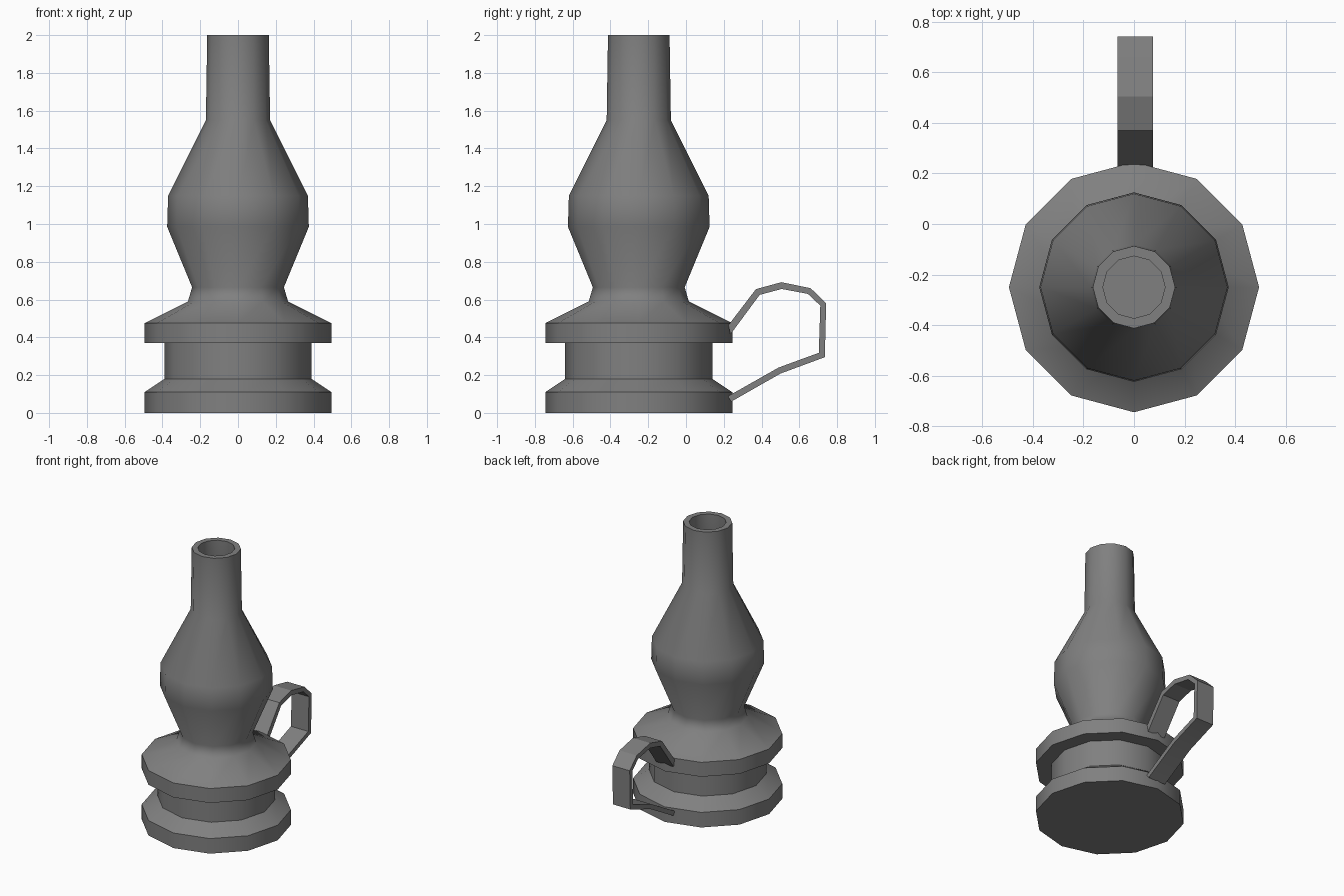
import bpy, bmesh, math
from mathutils import Vector

if "Cube" in bpy.data.objects:
    bpy.data.objects.remove(bpy.data.objects["Cube"])

CENTRE_Y = -0.25
SIDES = 12

grey = bpy.data.materials.new("lamp grey")
grey.diffuse_color = (0.216, 0.216, 0.216, 1)
grey.use_nodes = True
grey.node_tree.nodes["Principled BSDF"].inputs["Base Color"].default_value = grey.diffuse_color


def make_object(name, bm, smooth_angle):
    bmesh.ops.recalc_face_normals(bm, faces=bm.faces)
    mesh = bpy.data.meshes.new(name)
    bm.to_mesh(mesh)
    bm.free()
    mesh.materials.append(grey)
    obj = bpy.data.objects.new(name, mesh)
    bpy.context.collection.objects.link(obj)
    bpy.ops.object.select_all(action='DESELECT')
    obj.select_set(True)
    bpy.context.view_layer.objects.active = obj
    bpy.ops.object.shade_smooth_by_angle(angle=math.radians(smooth_angle))
    return obj


def lathe(name, profile):
    """Turn an (radius, z) profile around the lamp axis and cap both ends."""
    bm = bmesh.new()
    rings = []
    for r, z in profile:
        rings.append([bm.verts.new((r * math.cos(2 * math.pi * i / SIDES),
                                    CENTRE_Y + r * math.sin(2 * math.pi * i / SIDES), z))
                      for i in range(SIDES)])
    for a, b in zip(rings, rings[1:]):
        for i in range(SIDES):
            j = (i + 1) % SIDES
            bm.faces.new((a[i], a[j], b[j], b[i]))
    bm.faces.new(rings[0])
    bm.faces.new(rings[-1])
    return make_object(name, bm, 51)


def strap(name, outer, inner, x0, x1):
    """Flat bent strip between two matching (y, z) outlines."""
    bm = bmesh.new()
    sections = [[bm.verts.new((x, *p)) for x, p in
                 ((x0, o), (x1, o), (x1, n), (x0, n))] for o, n in zip(outer, inner)]
    for a, b in zip(sections, sections[1:]):
        for i in range(4):
            j = (i + 1) % 4
            bm.faces.new((a[i], a[j], b[j], b[i]))
    bm.faces.new(sections[0])
    bm.faces.new(sections[-1])
    return make_object(name, bm, 20)


# Lamp body: stepped base, shoulder, bulging chimney, then down the hollow inside
outside = [(0.495, 0), (0.495, 0.11), (0.39, 0.18), (0.39, 0.37), (0.495, 0.37),
           (0.495, 0.475), (0.265, 0.59), (0.243, 0.665), (0.375, 0.985),
           (0.37, 1.15), (0.17, 1.55), (0.163, 2.0)]
inside = [(0.123, 2.0), (0.13, 1.54), (0.33, 1.14), (0.335, 0.995), (0.203, 0.675)]
lathe("lamp_body", outside + inside)

# Carrying handle at the back
outer_line = [(0.24, 0.06), (0.50, 0.208), (0.735, 0.295), (0.742, 0.58),
              (0.66, 0.66), (0.505, 0.692), (0.37, 0.655), (0.225, 0.465)]
inner_line = [(0.22, 0.087), (0.49, 0.24), (0.703, 0.318), (0.711, 0.568),
              (0.645, 0.63), (0.507, 0.656), (0.39, 0.625), (0.235, 0.415)]
strap("handle", outer_line, inner_line, -0.065, 0.075)
